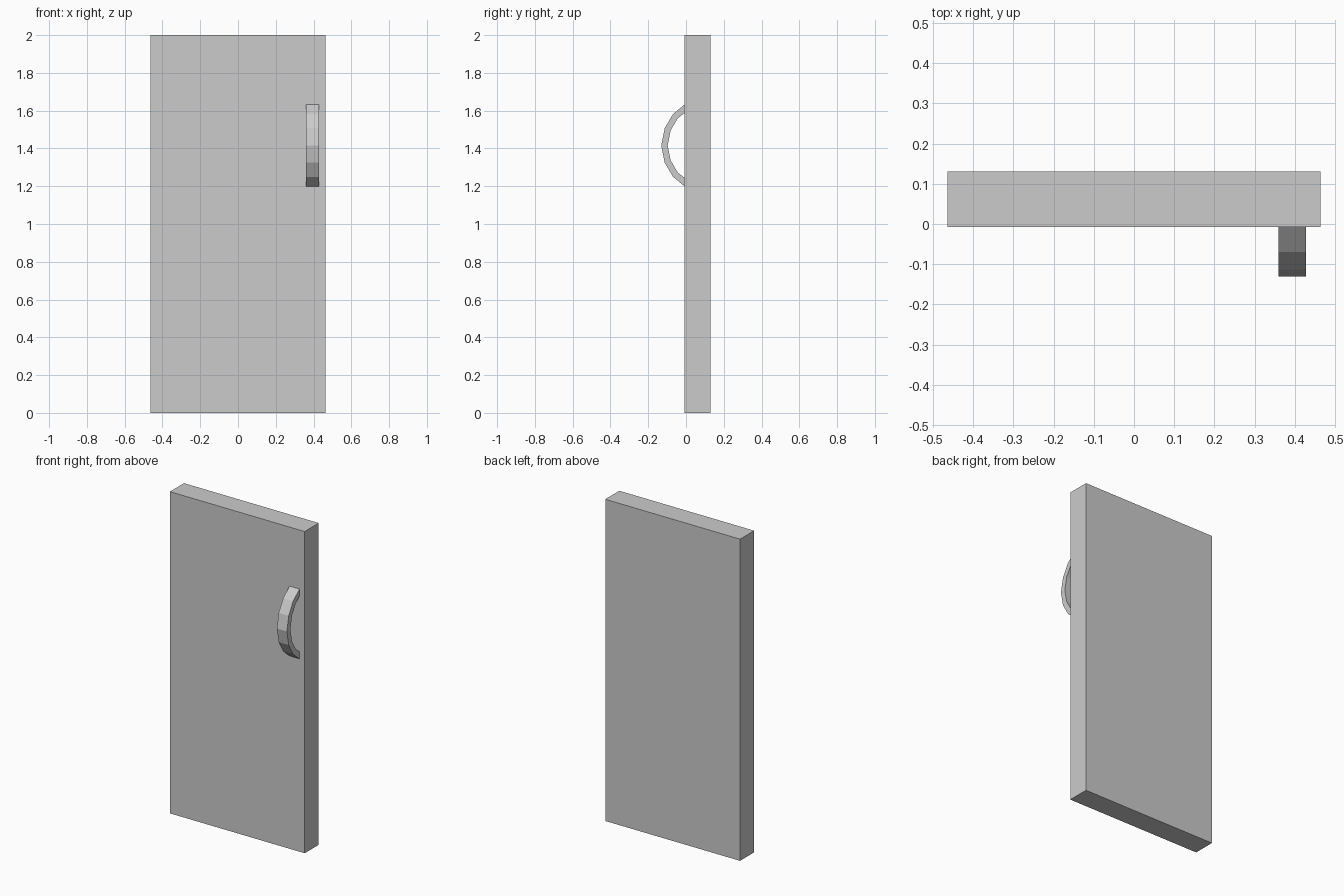
import bpy, bmesh

if "Cube" in bpy.data.objects:
    bpy.data.objects.remove(bpy.data.objects["Cube"])

FRONT, BACK = -0.007, 0.131   # front and back faces of the door slab


def make_object(name, bm):
    bmesh.ops.recalc_face_normals(bm, faces=bm.faces)
    mesh = bpy.data.meshes.new(name)
    bm.to_mesh(mesh)
    bm.free()
    obj = bpy.data.objects.new(name, mesh)
    bpy.context.collection.objects.link(obj)
    return obj


# Door slab
bm = bmesh.new()
bmesh.ops.create_cube(bm, size=1)
bmesh.ops.scale(bm, vec=(0.927, BACK - FRONT, 2), verts=bm.verts)
bmesh.ops.translate(bm, vec=(0, (FRONT + BACK) / 2, 1), verts=bm.verts)
make_object("door_panel", bm)

# Bow handle: half profiles (y, height from the middle), mirrored top to bottom
MID_Z, X0, X1 = 1.416, 0.359, 0.428
outer = [(FRONT, 0.217), (-0.069, 0.166), (-0.113, 0.091), (-0.131, 0)]
inner = [(FRONT, 0.172), (-0.044, 0.143), (-0.081, 0.080), (-0.097, 0)]


def full_arc(half):
    return half + [(y, -z) for y, z in reversed(half[:-1])]


bm = bmesh.new()
rings = []
for (yo, zo), (yi, zi) in zip(full_arc(outer), full_arc(inner)):
    corners = [(X0, yo, zo), (X1, yo, zo), (X1, yi, zi), (X0, yi, zi)]
    rings.append([bm.verts.new((x, y, MID_Z + z)) for x, y, z in corners])
for a, b in zip(rings, rings[1:]):
    for i in range(4):
        j = (i + 1) % 4
        bm.faces.new((a[i], a[j], b[j], b[i]))
bm.faces.new(rings[0])
bm.faces.new(rings[-1])
make_object("door_handle", bm)
